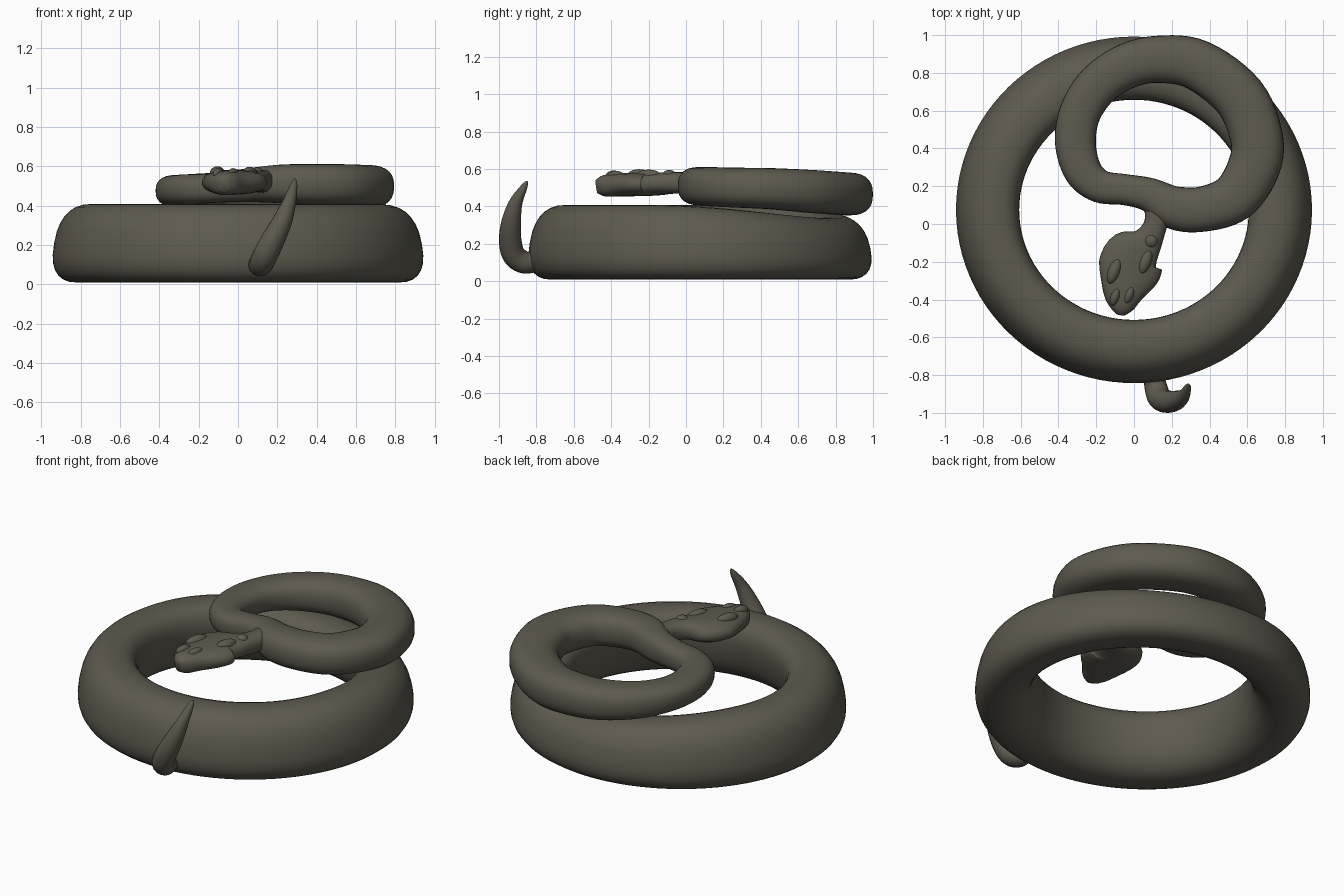
import bpy, bmesh, math
from mathutils import Vector

cube = bpy.data.objects.get("Cube")
if cube:
    bpy.data.objects.remove(cube, do_unlink=True)

# One earthy colour for the whole body
skin = bpy.data.materials.new("olive_brown_skin")
skin.use_nodes = True
colour = (0.112, 0.102, 0.078, 1)
skin.diffuse_color = colour
skin.node_tree.nodes["Principled BSDF"].inputs["Base Color"].default_value = colour


def finish(obj):
    obj.data.materials.append(skin)
    bpy.ops.object.select_all(action="DESELECT")
    obj.select_set(True)
    bpy.context.view_layer.objects.active = obj
    bpy.ops.object.shade_smooth_by_angle(angle=math.radians(60))


def spline(keys, closed, steps):
    """Catmull-Rom interpolation of (x, y, z, half width, half height)."""
    n = len(keys)
    pick = (lambda i: keys[i % n]) if closed else (lambda i: keys[min(max(i, 0), n - 1)])
    out = []
    for i in range(n if closed else n - 1):
        for s in range(steps):
            t = s / steps
            out.append([0.5 * (2 * b + (c - a) * t + (2 * a - 5 * b + 4 * c - d) * t * t
                               + (3 * b - a - 3 * c + d) * t ** 3)
                        for a, b, c, d in zip(pick(i - 1), pick(i), pick(i + 1), pick(i + 2))])
    if not closed:
        out.append(list(keys[-1]))
    return out


def sweep(name, rows, closed=False, ref=(0, 0, 1), power=2, lean=0, sides=28):
    """Loft a rounded section along a path; lean shifts its top sideways."""
    bm = bmesh.new()
    n = len(rows)
    rings = []
    for i, (x, y, z, hw, hh) in enumerate(rows):
        before = rows[(i - 1) % n if closed else max(i - 1, 0)]
        after = rows[(i + 1) % n if closed else min(i + 1, n - 1)]
        tangent = (Vector(after[:3]) - Vector(before[:3])).normalized()
        side = tangent.cross(Vector(ref)).normalized()
        up = side.cross(tangent)
        ring = []
        for k in range(sides):
            a = math.tau * k / sides
            c, s = math.cos(a), math.sin(a)
            u = math.copysign(abs(c) ** (2 / power), c) * hw
            v = math.copysign(abs(s) ** (2 / power), s)
            ring.append(bm.verts.new(Vector((x, y, z)) + side * (u + lean * v) + up * v * hh))
        rings.append(ring)
    for i in range(n if closed else n - 1):
        a, b = rings[i], rings[(i + 1) % n]
        for k in range(sides):
            j = (k + 1) % sides
            bm.faces.new((a[k], a[j], b[j], b[k]))
    if not closed:
        bm.faces.new(rings[0])
        bm.faces.new(rings[-1])
    bmesh.ops.recalc_face_normals(bm, faces=bm.faces)
    mesh = bpy.data.meshes.new(name)
    bm.to_mesh(mesh)
    bm.free()
    obj = bpy.data.objects.new(name, mesh)
    bpy.context.collection.objects.link(obj)
    finish(obj)


# Large ground coil, lower at the back right where the upper coil rests
coil = []
for i in range(96):
    a = math.tau * i / 96
    dip = max(0, math.cos(a - math.radians(68))) ** 2
    hh = 0.2 - 0.035 * dip
    coil.append((0.775 * math.cos(a), 0.075 + 0.75 * math.sin(a), 0.008 + hh, 0.16, hh))
sweep("lower_coil", coil, closed=True, power=2.5, lean=-0.035)

# Smaller coil on top, thinning towards the neck
upper = [(0.22, 0.085, 0.51, 0.115, 0.098), (0.37, 0.08, 0.508, 0.12, 0.103),
         (0.53, 0.14, 0.505, 0.13, 0.105), (0.63, 0.29, 0.5, 0.138, 0.107),
         (0.65, 0.45, 0.495, 0.14, 0.11), (0.56, 0.67, 0.48, 0.14, 0.115),
         (0.34, 0.84, 0.468, 0.135, 0.115), (0.13, 0.872, 0.465, 0.125, 0.112),
         (-0.04, 0.835, 0.465, 0.12, 0.105), (-0.19, 0.735, 0.468, 0.115, 0.095),
         (-0.285, 0.59, 0.472, 0.11, 0.085), (-0.31, 0.43, 0.475, 0.108, 0.08),
         (-0.27, 0.28, 0.48, 0.1, 0.078), (-0.18, 0.2, 0.485, 0.088, 0.075),
         (-0.05, 0.182, 0.495, 0.082, 0.078), (0.08, 0.155, 0.505, 0.09, 0.088)]
sweep("upper_coil", spline(upper, True, 6), closed=True, power=2.5)

# Neck and wedge-shaped head
head = [(0.13, 0.1, 0.52, 0.08, 0.06), (0.115, 0, 0.525, 0.062, 0.058),
        (0.07, -0.09, 0.525, 0.085, 0.058), (0.0, -0.165, 0.52, 0.155, 0.062),
        (-0.025, -0.25, 0.518, 0.165, 0.063), (-0.055, -0.36, 0.515, 0.115, 0.062),
        (-0.065, -0.44, 0.51, 0.068, 0.056), (-0.07, -0.478, 0.505, 0.025, 0.035)]
sweep("head", spline(head, False, 5), power=2.3, sides=24)

# Curved tail rising outside the coil
tail = [(0.1, -0.78, 0.11, 0.05, 0.05), (0.115, -0.86, 0.1, 0.06, 0.06),
        (0.135, -0.92, 0.14, 0.062, 0.063), (0.175, -0.94, 0.22, 0.06, 0.06),
        (0.225, -0.934, 0.32, 0.052, 0.05), (0.262, -0.91, 0.42, 0.036, 0.034),
        (0.284, -0.865, 0.505, 0.018, 0.018), (0.289, -0.85, 0.535, 0.005, 0.005)]
sweep("tail", spline(tail, False, 5), ref=(1, 0, 0), sides=20)


# Bony lumps on the head
def lump(name, place, size):
    bpy.ops.mesh.primitive_uv_sphere_add(segments=16, ring_count=10, location=place)
    obj = bpy.context.object
    obj.name = name
    obj.scale = size
    obj.rotation_euler.z = -0.35
    finish(obj)


lump("right_brow", (-0.105, -0.25, 0.566), (0.032, 0.07, 0.033))
lump("left_brow", (0.06, -0.2, 0.564), (0.032, 0.07, 0.033))
lump("right_nose_ridge", (-0.1, -0.385, 0.56), (0.024, 0.05, 0.032))
lump("left_nose_ridge", (-0.025, -0.375, 0.56), (0.024, 0.05, 0.03))
lump("nape", (0.09, -0.09, 0.57), (0.035, 0.035, 0.025))
